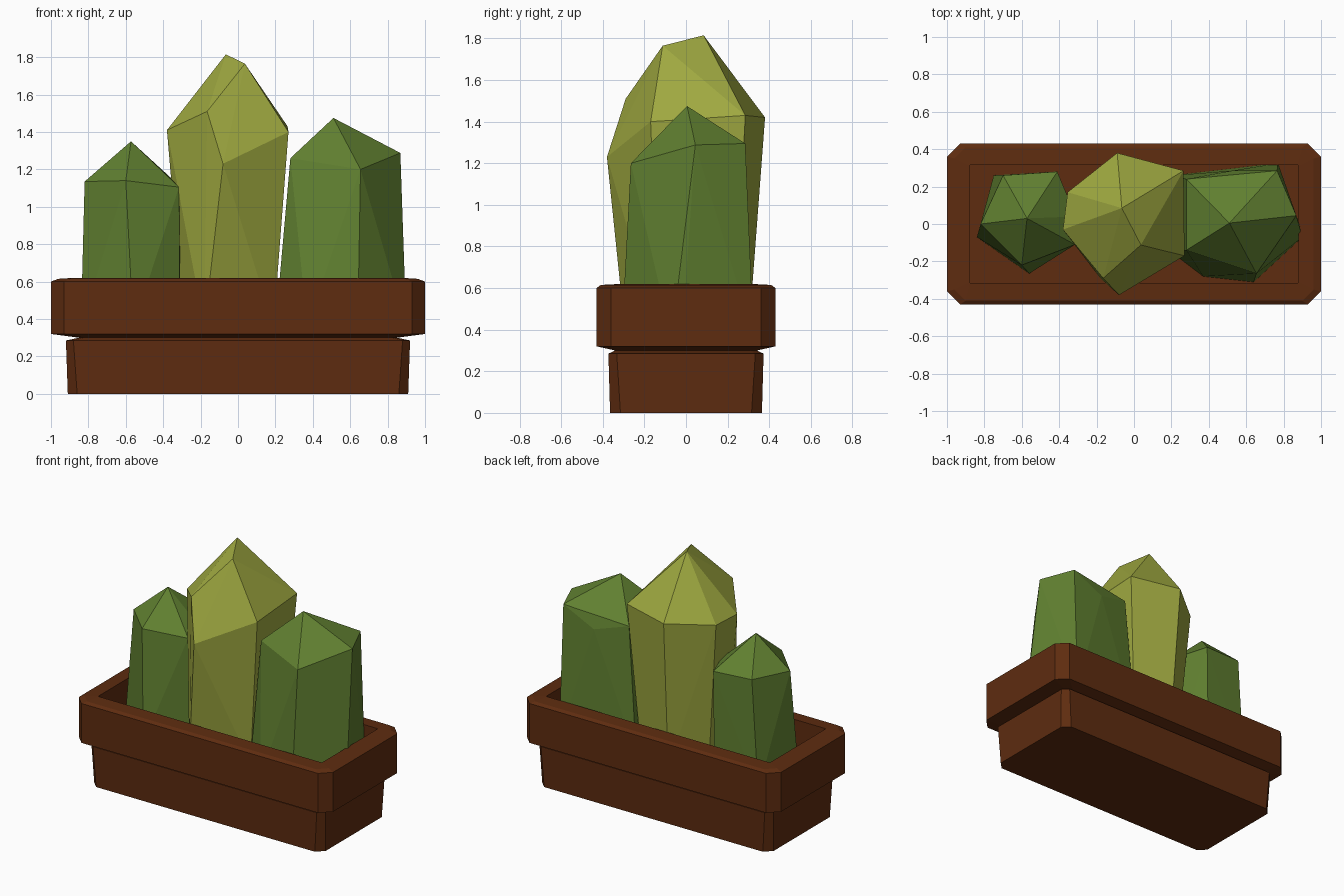
import bpy, bmesh

if "Cube" in bpy.data.objects:
    bpy.data.objects.remove(bpy.data.objects["Cube"])


def material(name, rgb):
    m = bpy.data.materials.new(name)
    m.diffuse_color = (*rgb, 1)
    m.use_nodes = True
    m.node_tree.nodes["Principled BSDF"].inputs["Base Color"].default_value = m.diffuse_color
    return m


def finish(bm, name, mat):
    bmesh.ops.recalc_face_normals(bm, faces=bm.faces)
    me = bpy.data.meshes.new(name)
    bm.to_mesh(me)
    bm.free()
    me.materials.append(mat)
    ob = bpy.data.objects.new(name, me)
    bpy.context.collection.objects.link(ob)
    return ob


def loft(name, rings, mat):
    """Stack chamfered rectangles (half x, half y, chamfer, z) into one shell."""
    bm = bmesh.new()
    loops = []
    for a, b, c, z in rings:
        pts = [(a, -b + c), (a, b - c), (a - c, b), (-a + c, b),
               (-a, b - c), (-a, -b + c), (-a + c, -b), (a - c, -b)]
        loops.append([bm.verts.new((x, y, z)) for x, y in pts])
    for lo, hi in zip(loops, loops[1:]):
        for i in range(8):
            j = (i + 1) % 8
            bm.faces.new((lo[i], lo[j], hi[j], hi[i]))
    bm.faces.new(loops[0][::-1])
    bm.faces.new(loops[-1])
    return finish(bm, name, mat)


def crystal(name, base, top, mat):
    """Faceted crystal: hull around a base outline and the upper corners."""
    bm = bmesh.new()
    for p in [(x, y, FLOOR) for x, y in base] + top:
        bm.verts.new(p)
    res = bmesh.ops.convex_hull(bm, input=bm.verts[:])
    loose = [v for v in res["geom_interior"] if isinstance(v, bmesh.types.BMVert)]
    bmesh.ops.delete(bm, geom=loose, context='VERTS')
    return finish(bm, name, mat)


FLOOR = 0.36
brown = material("brown clay", (0.112, 0.025, 0.005))
green = material("leaf green", (0.118, 0.216, 0.030))
olive = material("olive yellow", (0.350, 0.400, 0.052))

# Planter box: body, groove, overhanging rim, hollow inside
loft("planter", [
    (0.91, 0.365, 0.05, 0.0), (0.92, 0.373, 0.04, 0.285),
    (0.85, 0.340, 0.03, 0.30), (1.0, 0.430, 0.07, 0.32),
    (1.0, 0.430, 0.07, 0.60), (0.96, 0.410, 0.06, 0.615),
    (0.88, 0.315, 0.005, 0.62), (0.88, 0.315, 0.005, FLOOR)], brown)

# Tall middle plant
crystal("middle_plant",
        [(-0.07, 0.30), (0.19, 0.23), (0.19, -0.13), (-0.18, -0.29),
         (-0.29, -0.02), (-0.27, 0.13)],
        [(-0.065, 0.085, 1.815), (0.037, -0.112, 1.765),
         (-0.165, -0.29, 1.51), (-0.08, -0.38, 1.23),
         (0.27, -0.17, 1.40), (0.265, 0.285, 1.43), (-0.09, 0.38, 1.42),
         (-0.355, 0.17, 1.40), (-0.38, -0.03, 1.41)], olive)

# Short left plant
crystal("left_plant",
        [(-0.84, -0.07), (-0.56, -0.265), (-0.31, -0.10),
         (-0.32, 0.06), (-0.42, 0.28), (-0.75, 0.26)],
        [(-0.572, 0.03, 1.35), (-0.82, 0.0, 1.135), (-0.60, -0.22, 1.14),
         (-0.315, -0.11, 1.105), (-0.31, 0.04, 1.11),
         (-0.41, 0.28, 1.13), (-0.70, 0.26, 1.14)], green)

# Medium right plant
crystal("right_plant",
        [(0.20, -0.15), (0.37, -0.28), (0.64, -0.31), (0.90, -0.07),
         (0.89, -0.02), (0.77, 0.325), (0.21, 0.26)],
        [(0.51, 0.005, 1.475), (0.28, -0.14, 1.26), (0.655, -0.265, 1.20),
         (0.868, 0.045, 1.288), (0.765, 0.285, 1.295),
         (0.525, 0.285, 1.18), (0.28, 0.24, 1.25)], green)
